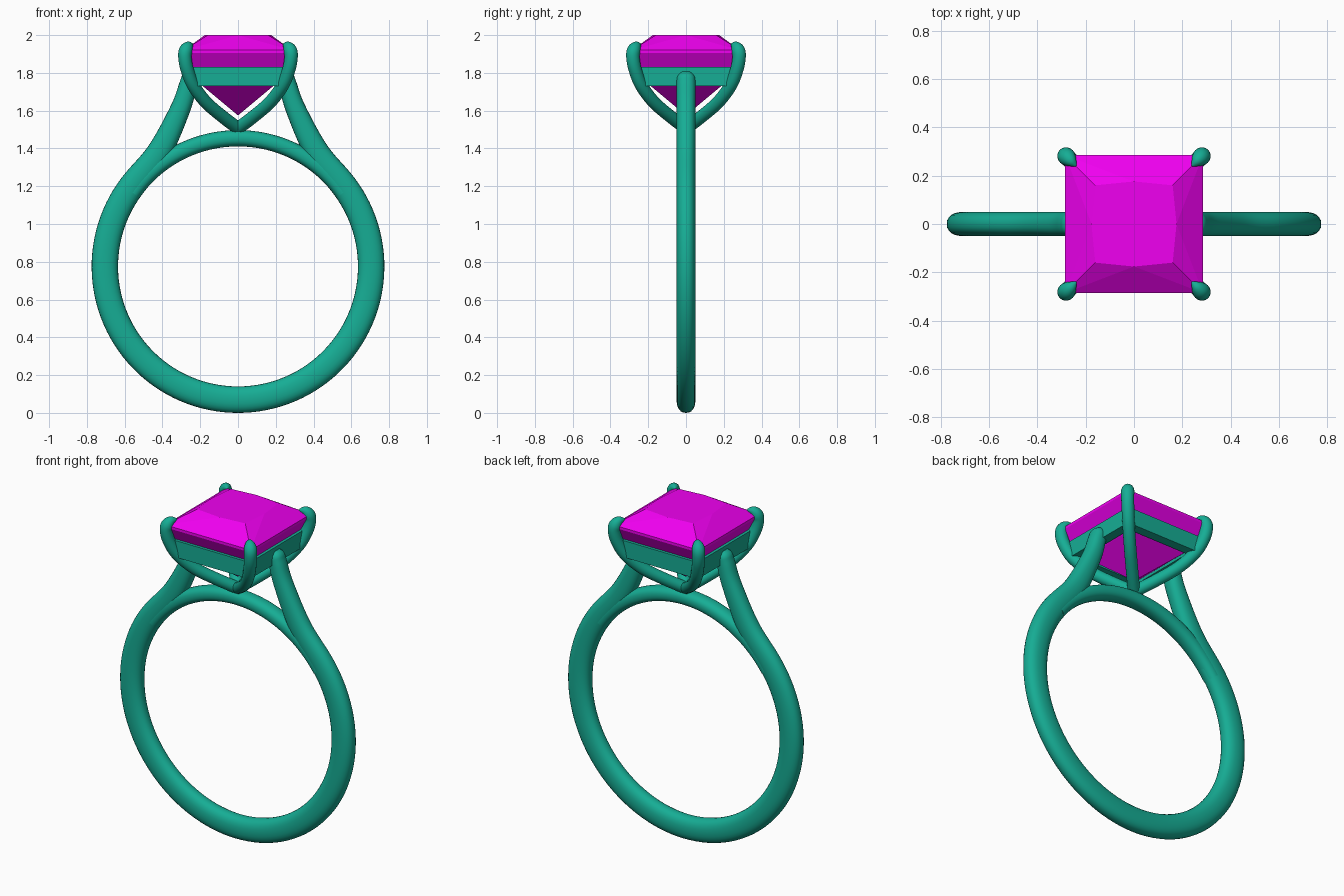
import bpy, bmesh, math
from mathutils import Vector

if "Cube" in bpy.data.objects:
    bpy.data.objects.remove(bpy.data.objects["Cube"])


def material(name, rgb):
    m = bpy.data.materials.new(name)
    m.diffuse_color = (*rgb, 1)
    m.use_nodes = True
    m.node_tree.nodes["Principled BSDF"].inputs["Base Color"].default_value = m.diffuse_color
    return m


METAL = material("teal_metal", (0.008, 0.42, 0.3))
GEM = material("magenta_gem", (0.87, 0.0, 0.87))


def finish(name, bm, mat, smooth=True):
    bmesh.ops.recalc_face_normals(bm, faces=bm.faces)
    me = bpy.data.meshes.new(name)
    bm.to_mesh(me)
    bm.free()
    ob = bpy.data.objects.new(name, me)
    bpy.context.collection.objects.link(ob)
    me.materials.append(mat)
    if smooth:
        bpy.ops.object.select_all(action='DESELECT')
        bpy.context.view_layer.objects.active = ob
        ob.select_set(True)
        bpy.ops.object.shade_smooth_by_angle(angle=math.radians(40))
    return ob


def spline(pts, steps=8):
    """Catmull-Rom through tuples of any length."""
    p = [Vector(q) for q in pts]
    p = [2 * p[0] - p[1]] + p + [2 * p[-1] - p[-2]]
    out = []
    for i in range(1, len(p) - 2):
        a, b, c, d = p[i - 1:i + 3]
        for s in range(steps):
            t = s / steps
            out.append(0.5 * (2 * b + (c - a) * t + (2 * a - 5 * b + 4 * c - d) * t * t
                              + (3 * b - a - 3 * c + d) * t ** 3))
    return out + [p[-2]]


def sweep(name, path, radial, side, axis, power=2.0, n=24):
    """Planar tube: half sizes radial[i] in the path plane, side[i] along axis."""
    bm = bmesh.new()
    rings = []
    for i, c in enumerate(path):
        t = (path[min(i + 1, len(path) - 1)] - path[max(i - 1, 0)]).normalized()
        nrm = axis.cross(t)
        ring = []
        for k in range(n):
            a = 2 * math.pi * k / n
            u, v = [math.copysign(abs(f) ** (2 / power), f) for f in (math.cos(a), math.sin(a))]
            ring.append(bm.verts.new(c + nrm * u * radial[i] + axis * v * side[i]))
        rings.append(ring)
    for r, s in zip(rings, rings[1:]):
        for k in range(n):
            bm.faces.new((r[k], r[k - 1], s[k - 1], s[k]))
    bm.faces.new(rings[0])
    bm.faces.new(rings[-1])
    return finish(name, bm, METAL)


CZ, Y = 0.775, Vector((0, 1, 0))


def arc(radius, a0, a1, n):
    return [Vector((radius * math.cos(a), 0, CZ + radius * math.sin(a)))
            for a in (math.radians(a0 + (a1 - a0) * i / n) for i in range(n + 1))]


# Shank: lower ring continuing into two tapering shoulders (x, z, radial, side)
join = arc(0.705, 40, 41, 1)[0]
right = spline([(0.243, 1.80, 0.025, 0.03), (0.252, 1.775, 0.044, 0.047),
                (0.265, 1.735, 0.047, 0.05), (0.305, 1.61, 0.053, 0.05),
                (0.415, 1.385, 0.065, 0.05), (join.x, join.z, 0.07, 0.05)])[:-1]
low = arc(0.705, 40, -220, 90)
path = ([Vector((q[0], 0, q[1])) for q in right] + low
        + [Vector((-q[0], 0, q[1])) for q in reversed(right)])
rad = [q[2] for q in right]
sid = [q[3] for q in right]
sweep("shank", path, rad + [0.07] * len(low) + rad[::-1],
      sid + [0.05] * len(low) + sid[::-1], Y, 2.3)

# Arch closing the finger hole under the setting
bridge = arc(0.679, 35, 145, 40)
sweep("bridge", bridge, [0.043] * 41, [0.048] * 41, Y, 2.3)

# Four claws from the base point to the stone corners (x = y, z, radius)
claw = spline([(0, 1.507, 0.034), (0.08, 1.567, 0.034), (0.17, 1.645, 0.034),
               (0.237, 1.735, 0.034), (0.27, 1.82, 0.035), (0.281, 1.885, 0.036),
               (0.276, 1.92, 0.036), (0.262, 1.941, 0.027), (0.246, 1.947, 0.012),
               (0.24, 1.946, 0.003)], 6)
for sx, sy in ((1, 1), (1, -1), (-1, 1), (-1, -1)):
    sweep(f"claw_{'right' if sx > 0 else 'left'}_{'back' if sy > 0 else 'front'}",
          [Vector((sx * q[0], sy * q[0], q[1])) for q in claw],
          [q[2] for q in claw], [q[2] for q in claw],
          Vector((sx, -sy, 0)).normalized(), n=20)


def square(bm, h, z):
    return [bm.verts.new((x * h, y * h, z)) for x, y in ((-1, -1), (1, -1), (1, 1), (-1, 1))]


# Square gallery rail under the stone
bm = bmesh.new()
loops = [square(bm, h, z) for h, z in ((0.262, 1.73), (0.262, 1.83), (0.205, 1.83), (0.205, 1.73))]
for i in range(4):
    for k in range(4):
        a, b = loops[i], loops[(i + 1) % 4]
        bm.faces.new((a[k - 1], a[k], b[k], b[k - 1]))
finish("gallery_rail", bm, METAL, False)

# Square cut gem: table, crown triangles, girdle, two-step pavilion
bm = bmesh.new()
top, girdle = square(bm, 0.16, 2.0), square(bm, 0.286, 1.92)
under, belly = square(bm, 0.286, 1.905), square(bm, 0.192, 1.735)
mids = [bm.verts.new((x * 0.176, y * 0.176, 2.0)) for x, y in ((0, -1), (1, 0), (0, 1), (-1, 0))]
culet = bm.verts.new((0, 0, 1.575))
bm.faces.new([v for pair in zip(top, mids) for v in pair])
for k in range(4):
    j = (k + 1) % 4
    bm.faces.new((girdle[k], girdle[j], mids[k]))
    bm.faces.new((girdle[k], mids[k], top[k]))
    bm.faces.new((girdle[j], top[j], mids[k]))
    bm.faces.new((under[k], under[j], girdle[j], girdle[k]))
    bm.faces.new((belly[k], belly[j], under[j], under[k]))
    bm.faces.new((culet, belly[j], belly[k]))
finish("gem", bm, GEM, False)
